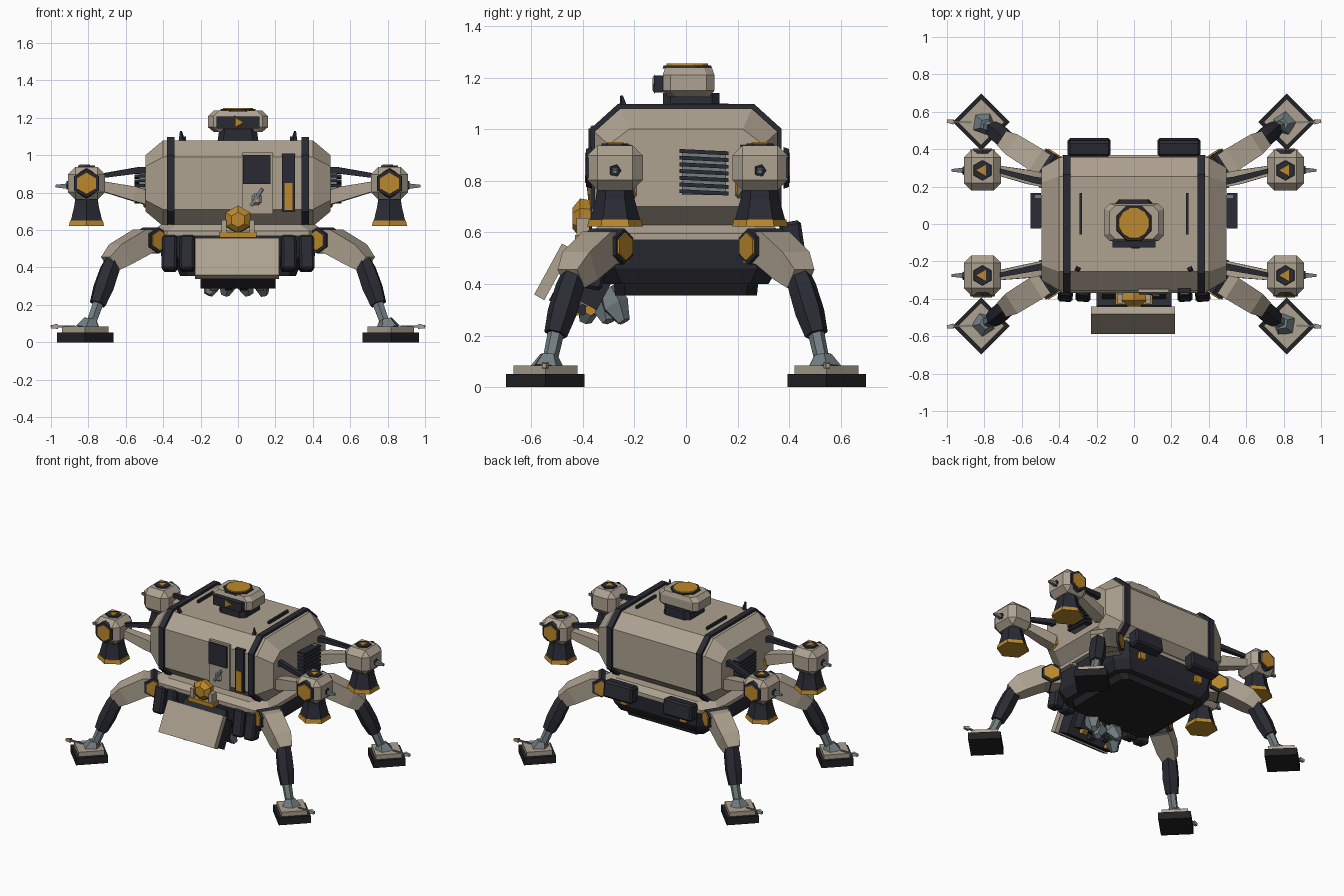
import bpy, bmesh, math
from mathutils import Vector, Matrix

if "Cube" in bpy.data.objects:
    bpy.data.objects.remove(bpy.data.objects["Cube"])


def material(name, rgb):
    m = bpy.data.materials.new(name)
    m.diffuse_color = (*rgb, 1)
    m.use_nodes = True
    m.node_tree.nodes["Principled BSDF"].inputs["Base Color"].default_value = m.diffuse_color
    return m


BEIGE = material("warm beige", (0.42, 0.36, 0.28))
DARK = material("dark slate", (0.023, 0.024, 0.034))
GOLD = material("amber gold", (0.50, 0.25, 0.025))
STEEL = material("blue grey steel", (0.17, 0.21, 0.225))
BLACK = material("pad black", (0.016, 0.016, 0.019))


def finish(name, bm, mat):
    bmesh.ops.recalc_face_normals(bm, faces=bm.faces)
    me = bpy.data.meshes.new(name)
    bm.to_mesh(me)
    bm.free()
    me.materials.append(mat)
    ob = bpy.data.objects.new(name, me)
    bpy.context.collection.objects.link(ob)
    return ob


def loft(name, rings, mat):
    """Skin a list of equal-length rings and cap both ends."""
    bm = bmesh.new()
    vs = [[bm.verts.new(p) for p in r] for r in rings]
    n = len(vs[0])
    for a, b in zip(vs, vs[1:]):
        for i in range(n):
            j = (i + 1) % n
            bm.faces.new((a[i], a[j], b[j], b[i]))
    bm.faces.new(vs[0])
    bm.faces.new(vs[-1])
    return finish(name, bm, mat)


def tube(name, pts, radii, mat, sides=6):
    """Faceted tube along points; radii measure to the flats."""
    pts = [Vector(p) for p in pts]
    rings = []
    for i, p in enumerate(pts):
        t = (pts[min(i + 1, len(pts) - 1)] - pts[max(i - 1, 0)]).normalized()
        s = t.cross(Vector((0, 0, 1)))
        s = Vector((1, 0, 0)) if s.length < 0.01 else s.normalized()
        u = s.cross(t)
        r = radii[i] / math.cos(math.pi / sides)
        angs = [(k + 0.5) * math.tau / sides for k in range(sides)]
        rings.append([p + r * (math.cos(a) * s + math.sin(a) * u) for a in angs])
    return loft(name, rings, mat)


def box(name, c, size, mat, rx=0, rz=0, bevel=0):
    bm = bmesh.new()
    m = (Matrix.Translation(c) @ Matrix.Rotation(rz, 4, 'Z')
         @ Matrix.Rotation(rx, 4, 'X'))
    bmesh.ops.create_cube(bm, size=1, matrix=Matrix.Diagonal((*size, 1)))
    if bevel:
        bmesh.ops.bevel(bm, geom=bm.edges[:], offset=bevel, segments=1, affect='EDGES')
    bm.transform(m)
    return finish(name, bm, mat)


def octagon(h, v, c, d=None):
    """Rectangle outline with cut corners."""
    d = c if d is None else d
    return [(h, v - d), (h - c, v), (c - h, v), (-h, v - d),
            (-h, d - v), (c - h, -v), (h - c, -v), (h, d - v)]


def section_x(x, hy, hz, c, d, zc=0.85):
    return [(x, a, zc + b) for a, b in octagon(hy, hz, c, d)]


def plan_z(z, hx, hy, c, yc=0):
    return [(a, b + yc, z) for a, b in octagon(hx, hy, c)]


# Cabin with tapered ends, and the two bands around it
END, MID = (0.30, 0.15, 0.08, 0.06), (0.355, 0.23, 0.10, 0.09)
loft("cabin", [section_x(-0.495, *END), section_x(-0.40, *MID),
               section_x(0.40, *MID), section_x(0.495, *END)], BEIGE)
for side, s in (("left", -1), ("right", 1)):
    loft(side + "_cabin_band", [section_x(s * x, 0.37, 0.247, 0.105, 0.095)
                                for x in (0.34, 0.38)], DARK)
    box(side + "_roof_rail", (s * 0.285, 0.055, 1.088), (0.014, 0.22, 0.024), DARK)
    tube(side + "_roof_fin", [(s * 0.30, -0.24, 1.07), (s * 0.305, -0.25, 1.13)],
         [0.014, 0.004], DARK, 4)
    # Radiator stack on each end
    box(side + "_radiator_core", (s * 0.51, 0.07, 0.83), (0.04, 0.17, 0.17), STEEL)
    for k in range(7):
        box(f"{side}_radiator_fin_{k}", (s * 0.525, 0.07, 0.755 + k * 0.026),
            (0.055, 0.19, 0.015), DARK, rx=-0.05)

# Lower chassis, belly plate and deck rim
loft("chassis", [plan_z(0.40, 0.37, 0.32, 0.07), plan_z(0.46, 0.41, 0.355, 0.08),
                 plan_z(0.575, 0.43, 0.365, 0.08)], DARK)
loft("belly_plate", [plan_z(0.355, 0.31, 0.275, 0.04), plan_z(0.405, 0.33, 0.28, 0.04)], BLACK)
loft("deck_rim", [plan_z(0.57, 0.46, 0.37, 0.08), plan_z(0.595, 0.46, 0.37, 0.08),
                  plan_z(0.63, 0.41, 0.335, 0.08)], BEIGE)

# Sensor head on the roof
loft("head_base", [plan_z(1.07, 0.11, 0.11, 0.03, 0.02), plan_z(1.14, 0.10, 0.11, 0.03, 0.02)], DARK)
loft("head_shell", [plan_z(1.125, 0.13, 0.08, 0.03, 0.01), plan_z(1.15, 0.16, 0.10, 0.03, 0.01),
                    plan_z(1.21, 0.16, 0.10, 0.03, 0.01), plan_z(1.24, 0.13, 0.09, 0.03, 0.01)], BEIGE)
box("head_visor", (0, -0.105, 1.175), (0.23, 0.04, 0.065), DARK)
tube("head_lens", [(0, -0.12, 1.175), (0, -0.13, 1.175)], [0.022, 0.014], GOLD, 3)
tube("head_top_ring", [(0, 0.005, 1.235), (0, 0.005, 1.247)], [0.096, 0.092], DARK, 8)
tube("head_top_disc", [(0, 0.005, 1.245), (0, 0.005, 1.254)], [0.082, 0.08], GOLD, 12)

# Front door panel, window and warning strip
box("door_panel", (0.105, -0.357, 0.85), (0.165, 0.02, 0.33), BEIGE)
box("door_window", (0.10, -0.368, 0.925), (0.145, 0.02, 0.155), DARK)
box("door_latch", (0.10, -0.365, 0.765), (0.05, 0.03, 0.06), BEIGE, bevel=0.012)
tube("door_handle", [(0.07, -0.37, 0.73), (0.13, -0.38, 0.82)], [0.008, 0.008], STEEL, 4)
box("side_strip", (0.27, -0.357, 0.855), (0.07, 0.025, 0.31), DARK)
box("side_strip_light", (0.27, -0.371, 0.78), (0.045, 0.008, 0.145), GOLD)

# Tilted front shield with tool bay behind it
box("front_shield", (-0.005, -0.515, 0.447), (0.45, 0.045, 0.225), BEIGE, rx=-0.5)
box("shield_mount", (0, -0.44, 0.40), (0.40, 0.10, 0.20), DARK, rx=-0.5)
box("tool_bay", (0, -0.36, 0.42), (0.34, 0.14, 0.20), DARK, rx=-0.5)
box("tool_bay_trim", (0, -0.40, 0.575), (0.20, 0.06, 0.03), GOLD)
for k, (x, y, dx, dy) in enumerate([(-0.13, -0.36, -0.03, -0.03), (-0.05, -0.30, -0.02, 0.06),
                                    (0.03, -0.34, 0.03, 0.04), (0.12, -0.31, 0.02, 0.07)]):
    tube(f"claw_{k}", [(x, y, 0.38), (x, y + dy / 2, 0.32), (x + dx, y + dy, 0.255)],
         [0.03, 0.045, 0.02], STEEL, 5)
    tube(f"claw_joint_{k}", [(x - 0.02, y - 0.06, 0.30), (x + 0.02, y - 0.06, 0.30)],
         [0.02, 0.02], GOLD if k % 3 == 0 else DARK)
tube("front_beacon_ring", [(0, -0.365, 0.65), (0, -0.415, 0.65)], [0.06, 0.06], DARK)
tube("front_beacon", [(0, -0.37, 0.655), (0, -0.41, 0.655), (0, -0.44, 0.655)],
     [0.06, 0.066, 0.035], GOLD)
for side, s in (("left", -1), ("right", 1)):
    box(side + "_beacon_post", (s * 0.075, -0.40, 0.615), (0.028, 0.05, 0.08), BEIGE)
    # Front skirt blocks and rear lockers
    for k, x in enumerate((0.27, 0.365)):
        box(f"{side}_skirt_block_{k}", (s * x, -0.355, 0.475), (0.08, 0.09, 0.19), DARK,
            rx=-0.2, rz=s * 0.08, bevel=0.012)
    box(side + "_rear_locker", (s * 0.24, 0.41, 0.585), (0.23, 0.085, 0.115), DARK,
        rx=0.15, bevel=0.012)
    box(side + "_rear_marker", (s * 0.24, 0.366, 0.50), (0.05, 0.03, 0.05), GOLD)

# Corner assemblies: a thruster pod and a leg on each
for fb, sy in (("front", -1), ("rear", 1)):
    for side, sx in (("left", -1), ("right", 1)):
        n = f"{fb}_{side}_"

        def P(x, y, z):
            return (sx * x, sy * y, z)

        # Thruster pod with hatch discs, nozzle and side spike
        px, py, pz = 0.81, (0.275 if sy < 0 else 0.287), 0.85
        box(n + "pod", P(px, py, pz), (0.20, 0.215, 0.175), BEIGE, bevel=0.04)
        tube(n + "pod_hatch", [P(px, py + 0.09, pz), P(px, py + 0.112, pz)], [0.07, 0.064], DARK)
        tube(n + "pod_hatch_disc", [P(px, py + 0.11, pz), P(px, py + 0.117, pz)],
             [0.052, 0.05], GOLD)
        tube(n + "pod_cap", [P(px, py, 0.925), P(px, py, 0.945)], [0.05, 0.045], DARK)
        tube(n + "pod_cap_mark", [P(px, py, 0.943), P(px, py, 0.95)], [0.02, 0.018], GOLD, 3)
        tube(n + "pod_side_plug", [P(0.90, py, pz - 0.01), P(0.918, py, pz - 0.01)],
             [0.022, 0.018], DARK, 5)
        tube(n + "pod_spike", [P(0.915, py, 0.835), P(0.975, py, 0.835)], [0.014, 0.007], STEEL, 4)
        tube(n + "nozzle", [P(px, py, 0.785), P(px, py, 0.73), P(px, py, 0.645)],
             [0.058, 0.065, 0.085], DARK)
        tube(n + "nozzle_lip", [P(px, py, 0.65), P(px, py, 0.622)], [0.088, 0.094], GOLD)
        # Pod support arm, brace and root block
        tube(n + "pod_arm", [P(0.46, 0.23, 0.765), P(0.56, 0.25, 0.795), P(0.73, py, 0.835)],
             [0.038, 0.038, 0.026], BEIGE, 4)
        tube(n + "pod_arm_root", [P(0.45, 0.225, 0.76), P(0.495, 0.235, 0.77)],
             [0.045, 0.042], GOLD)
        tube(n + "pod_brace", [P(0.44, 0.22, 0.92), P(0.53, 0.235, 0.92), P(0.73, py, 0.89)],
             [0.02, 0.017, 0.012], DARK, 4)

        # Hip joint with a pin across the leg
        h = Vector((0.465, 0.305, 0.545))
        t = Vector((-0.55, 0.83, 0))
        tube(n + "hip_hub", [P(*(h - t * 0.08)), P(*(h + t * 0.08))], [0.06, 0.06], DARK)
        tube(n + "hip_pin", [P(*(h - t * 0.088)), P(*(h + t * 0.088))], [0.047, 0.047], GOLD)
        # Thigh, shin, piston and foot
        tube(n + "thigh", [P(0.41, 0.27, 0.54), P(0.51, 0.335, 0.54), P(0.63, 0.41, 0.47),
                           P(0.685, 0.445, 0.42)], [0.058, 0.066, 0.062, 0.045], BEIGE, 4)
        tube(n + "shin", [P(0.66, 0.43, 0.45), P(0.685, 0.45, 0.39), P(0.72, 0.48, 0.29),
                          P(0.75, 0.505, 0.205)], [0.04, 0.048, 0.05, 0.04], DARK)
        tube(n + "piston", [P(0.74, 0.50, 0.23), P(0.79, 0.53, 0.09)], [0.028, 0.025], STEEL)
        tube(n + "ankle", [P(0.80, 0.535, 0.075), P(0.79, 0.53, 0.125)], [0.055, 0.028], STEEL, 5)
        rz = sx * sy * math.radians(45)
        box(n + "foot_pad", P(0.817, 0.545, 0.026), (0.215, 0.215, 0.052), BLACK, rz=rz)
        box(n + "foot_plate", P(0.817, 0.545, 0.067), (0.175, 0.175, 0.034), BEIGE, rz=rz)
        tube(n + "foot_tab", [P(0.965, 0.545, 0.085), P(1.0, 0.55, 0.083)], [0.013, 0.008], BEIGE, 4)
        tube(n + "foot_tab_link", [P(0.87, 0.545, 0.083), P(0.97, 0.545, 0.085)],
             [0.007, 0.005], STEEL, 4)
